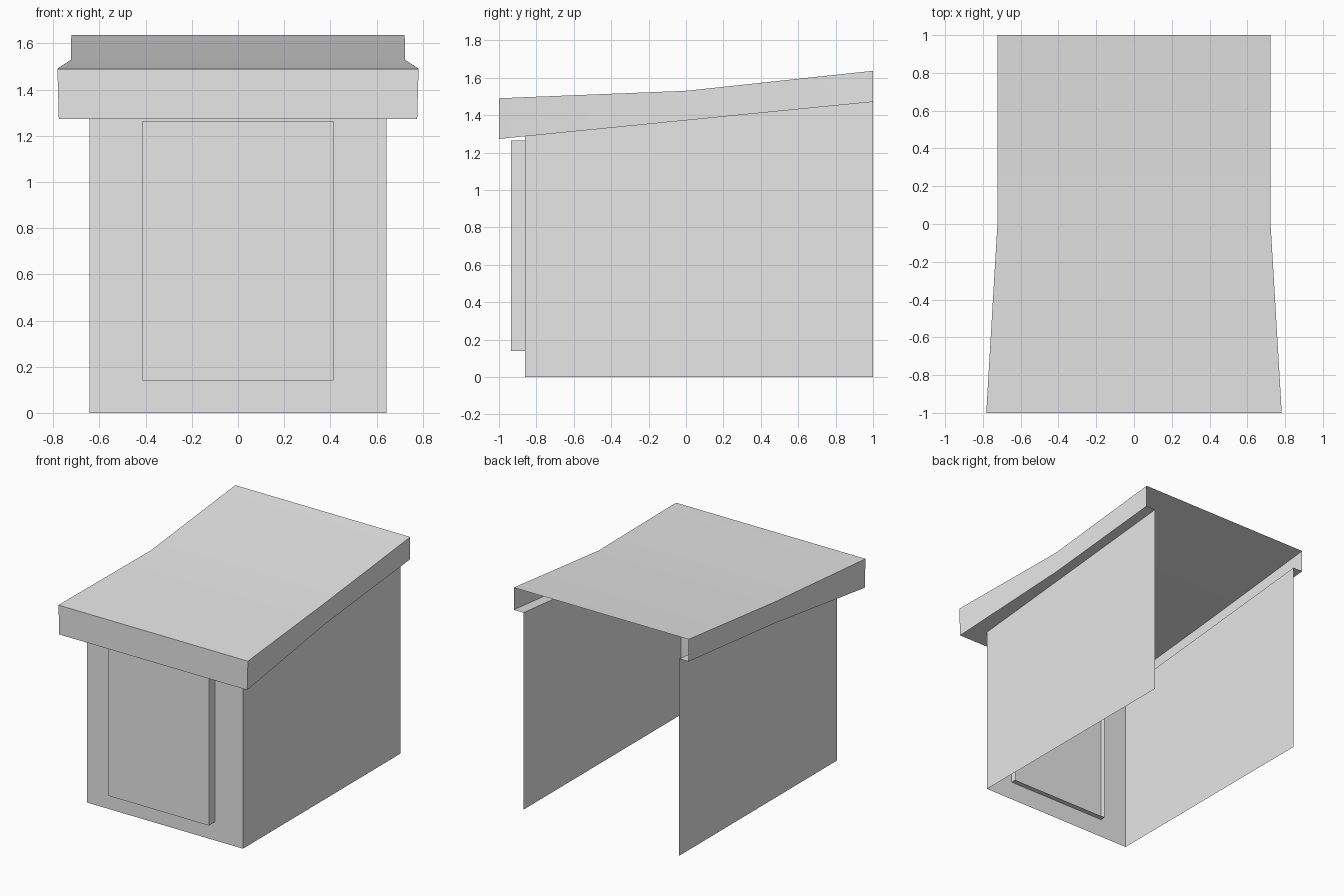
import bpy
import bmesh
from math import radians

cube = bpy.data.objects.get("Cube")
if cube:
    bpy.data.objects.remove(cube, do_unlink=True)

grey = bpy.data.materials.new("plain grey")
grey.use_nodes = True
grey.diffuse_color = (0.8, 0.8, 0.8, 1)
grey.node_tree.nodes["Principled BSDF"].inputs["Base Color"].default_value = (0.8, 0.8, 0.8, 1)

HALF, FRONT, BACK = 0.643, -0.86, 1.0


def eave(y):
    """Height of the straight sloping eave line."""
    return 1.372 + 0.099 * y


def build(name, faces):
    """Make an open shell from outward-wound faces, merging shared corners."""
    bm = bmesh.new()
    for corners in faces:
        bm.faces.new([bm.verts.new(c) for c in corners])
    bmesh.ops.remove_doubles(bm, verts=bm.verts[:], dist=0.0005)
    mesh = bpy.data.meshes.new(name)
    bm.to_mesh(mesh)
    bm.free()
    mesh.materials.append(grey)
    obj = bpy.data.objects.new(name, mesh)
    bpy.context.collection.objects.link(obj)
    bpy.ops.object.select_all(action='DESELECT')
    obj.select_set(True)
    bpy.context.view_layer.objects.active = obj
    bpy.ops.object.shade_smooth_by_angle(angle=radians(30))
    return obj


def mirrored(face):
    """A face together with its mirror image across x."""
    return [face, [(-x, y, z) for x, y, z in reversed(face)]]


# Walls: two sides and a front, open at the back and underneath
side = [(HALF, FRONT, 0), (HALF, BACK, 0), (HALF, BACK, eave(BACK)), (HALF, FRONT, eave(FRONT))]
front = [(-HALF, FRONT, 0), (HALF, FRONT, 0), (HALF, FRONT, eave(FRONT)), (-HALF, FRONT, eave(FRONT))]
build("walls", mirrored(side) + [front])

# Roof: cross-sections of y, top half width, bottom half width, top height
sections = [
    (-1.0, 0.782, 0.776, 1.49),
    (FRONT, 0.774, 0.769, 1.496),
    (0.0, 0.723, 0.723, 1.53),
    (BACK, 0.722, 0.722, 1.637),
]
roof = []
for (y0, t0, b0, z0), (y1, t1, b1, z1) in zip(sections, sections[1:]):
    roof.append([(-t0, y0, z0), (t0, y0, z0), (t1, y1, z1), (-t1, y1, z1)])
    roof += mirrored([(b0, y0, eave(y0)), (b1, y1, eave(y1)), (t1, y1, z1), (t0, y0, z0)])
    # Soffit strip between the fascia and the wall
    roof += mirrored([(HALF, y0, eave(y0)), (HALF, y1, eave(y1)), (b1, y1, eave(y1)), (b0, y0, eave(y0))])

# Front fascia and the soffit of the front overhang
y, top, low, z = sections[0]
roof.append([(-low, y, eave(y)), (low, y, eave(y)), (top, y, z), (-top, y, z)])
roof.append([(-HALF, y, eave(y)), (-HALF, FRONT, eave(FRONT)), (HALF, FRONT, eave(FRONT)), (HALF, y, eave(y))])
build("roof", roof)

# Door: a raised panel with returns that pass through the front wall
dx, d0, d1, bottom, top = 0.414, -0.935, -0.82, 0.14, 1.264
build("door", mirrored([(dx, d0, bottom), (dx, d1, bottom), (dx, d1, top), (dx, d0, top)]) + [
    [(-dx, d0, bottom), (dx, d0, bottom), (dx, d0, top), (-dx, d0, top)],
    [(-dx, d0, top), (dx, d0, top), (dx, d1, top), (-dx, d1, top)],
    [(-dx, d0, bottom), (-dx, d1, bottom), (dx, d1, bottom), (dx, d0, bottom)],
])
